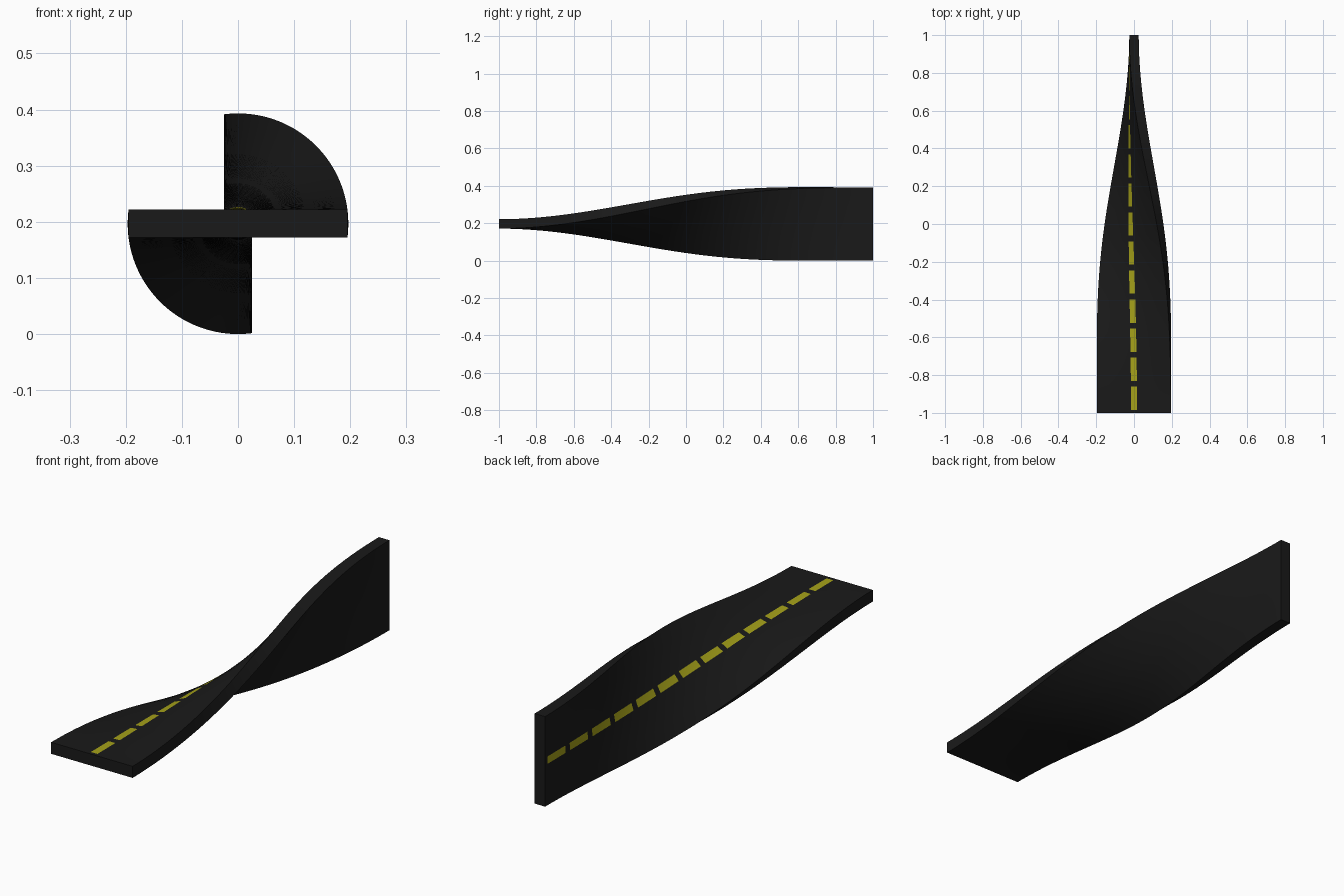
import bpy, bmesh, math

if "Cube" in bpy.data.objects:
    bpy.data.objects.remove(bpy.data.objects["Cube"])

HALF_W, HALF_T, CENTRE_Z = 0.195, 0.025, 0.1965
DASH_HALF = 0.016
CELLS = 13          # one yellow dash per cell
DASH_STEPS = 5      # rows along each dash


def material(name, rgb):
    m = bpy.data.materials.new(name)
    m.diffuse_color = (*rgb, 1)
    m.use_nodes = True
    m.node_tree.nodes["Principled BSDF"].inputs["Base Color"].default_value = m.diffuse_color
    return m


def twist(x, z, y):
    """Turn a cross-section point by an eased quarter turn along the road."""
    t = (y + 1) / 2
    a = math.pi / 2 * t * t * (3 - 2 * t)
    return (x * math.cos(a) - z * math.sin(a), y,
            CENTRE_Z + x * math.sin(a) + z * math.cos(a))


# Row positions: a small gap before and after every dash
cell = 2 / CELLS
rows, is_dash = [], []
for c in range(CELLS):
    start = -1 + c * cell
    rows.append(start)
    is_dash.append(False)
    for k in range(DASH_STEPS):
        rows.append(start + cell * (0.1 + 0.8 * k / DASH_STEPS))
        is_dash.append(True)
    rows.append(start + cell * 0.9)
    is_dash.append(False)
rows.append(1.0)

# Cross-section: top left to right, then bottom right to left
cols = [-HALF_W, -0.135, -0.075, -DASH_HALF, DASH_HALF, 0.075, 0.135, HALF_W]
section = [(x, HALF_T) for x in cols] + [(x, -HALF_T) for x in reversed(cols)]
n = len(section)
centre_strip = cols.index(-DASH_HALF)

# Twisted road slab
bm = bmesh.new()
rings = [[bm.verts.new(twist(x, z, y)) for x, z in section] for y in rows]
for r in range(len(rows) - 1):
    for i in range(n):
        j = (i + 1) % n
        f = bm.faces.new((rings[r][i], rings[r][j], rings[r + 1][j], rings[r + 1][i]))
        f.material_index = 1 if i == centre_strip and is_dash[r] else 0
bm.faces.new(rings[0])
bm.faces.new(rings[-1])
bmesh.ops.recalc_face_normals(bm, faces=bm.faces)

mesh = bpy.data.meshes.new("twisted_road")
bm.to_mesh(mesh)
bm.free()
mesh.materials.append(material("asphalt", (0.01, 0.01, 0.01)))
mesh.materials.append(material("lane_yellow", (0.38, 0.36, 0.01)))
road = bpy.data.objects.new("twisted_road", mesh)
bpy.context.collection.objects.link(road)

# Smooth surface with sharp slab edges
bpy.context.view_layer.objects.active = road
road.select_set(True)
bpy.ops.object.shade_smooth_by_angle(angle=math.radians(30))
